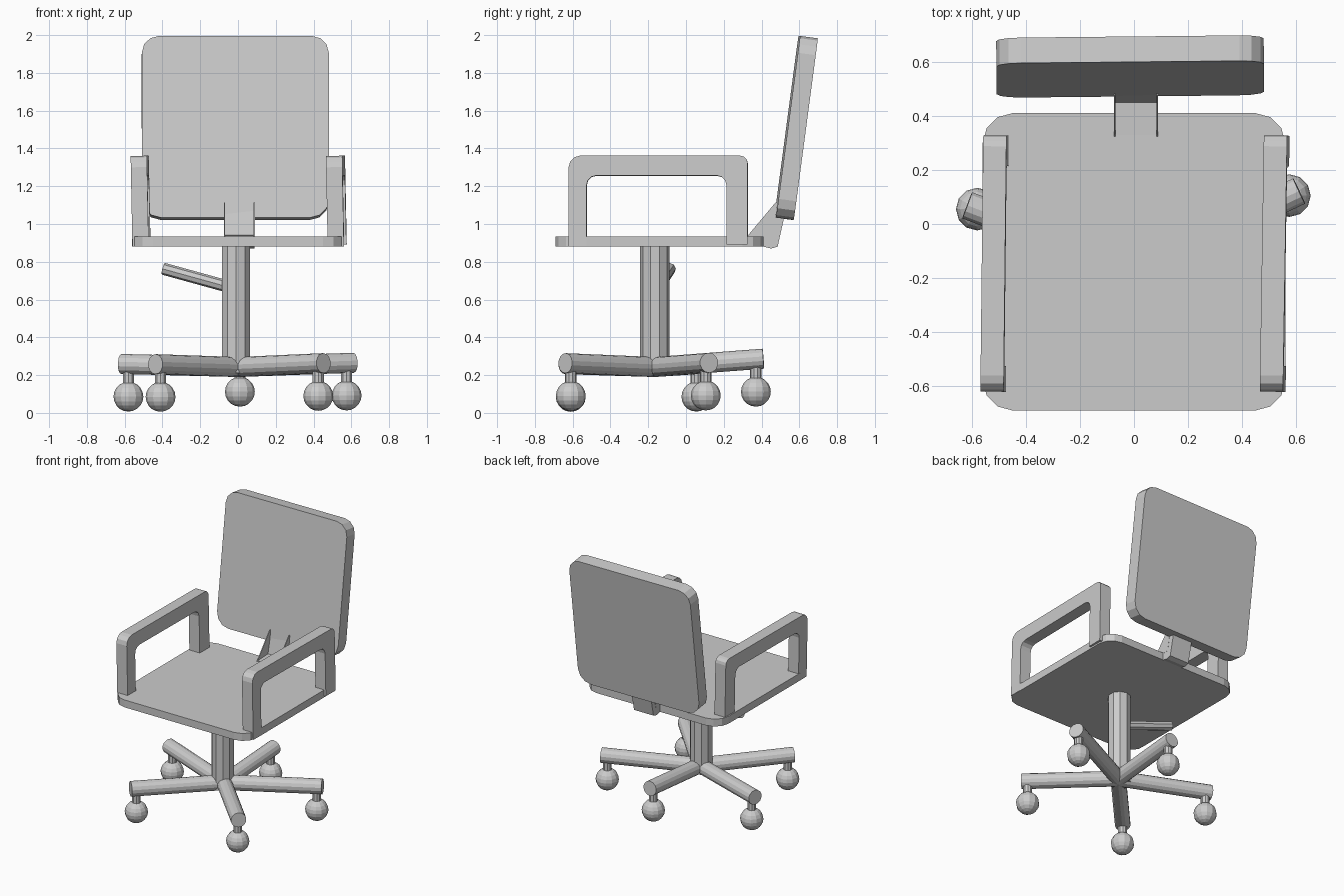
import bpy, bmesh, math
from mathutils import Vector, Matrix

if "Cube" in bpy.data.objects:
    bpy.data.objects.remove(bpy.data.objects["Cube"], do_unlink=True)

grey = bpy.data.materials.new("plain_grey")
grey.use_nodes = True
colour = (0.6, 0.6, 0.6, 1)
grey.diffuse_color = colour
grey.node_tree.nodes["Principled BSDF"].inputs["Base Color"].default_value = colour


def finish(name, bm):
    bmesh.ops.recalc_face_normals(bm, faces=bm.faces)
    mesh = bpy.data.meshes.new(name)
    bm.to_mesh(mesh)
    bm.free()
    mesh.materials.append(grey)
    obj = bpy.data.objects.new(name, mesh)
    bpy.context.collection.objects.link(obj)
    return obj


def rounded(corners, steps=2):
    """Round each (a, b, radius) corner of a 2D outline."""
    out = []
    n = len(corners)
    for i, (a, b, r) in enumerate(corners):
        p = Vector((a, b))
        if r == 0:
            out.append(p)
            continue
        start = p + (Vector(corners[i - 1][:2]) - p).normalized() * r
        end = p + (Vector(corners[(i + 1) % n][:2]) - p).normalized() * r
        centre = start + end - p
        for k in range(steps + 1):
            t = k / steps * math.pi / 2
            out.append(centre + (start - p) * -1 * math.sin(t)
                       + (end - p) * -1 * math.cos(t))
    return out


def prism(name, outline, depth, place):
    """Extrude a 2D outline; place maps (a, b, depth) into 3D."""
    bm = bmesh.new()
    face = bm.faces.new([bm.verts.new((p[0], p[1], 0)) for p in outline])
    ext = bmesh.ops.extrude_face_region(bm, geom=[face])
    moved = [v for v in ext["geom"] if isinstance(v, bmesh.types.BMVert)]
    bmesh.ops.translate(bm, verts=moved, vec=(0, 0, depth))
    bm.transform(place)
    return finish(name, bm)


def rod(name, start, end, radius, sides):
    a, b = Vector(start), Vector(end)
    axis = b - a
    bm = bmesh.new()
    bmesh.ops.create_cone(bm, cap_ends=True, segments=sides, radius1=radius,
                          radius2=radius, depth=axis.length)
    bm.transform(Matrix.Translation((a + b) / 2)
                 @ axis.to_track_quat('Z', 'Y').to_matrix().to_4x4())
    return finish(name, bm)


def ball(name, centre, radius):
    bm = bmesh.new()
    bmesh.ops.create_uvsphere(bm, u_segments=12, v_segments=10, radius=radius)
    bm.transform(Matrix.Translation(centre))
    return finish(name, bm)


# Maps outline axes (a, b) to (y, z), with depth along x
side_plane = Matrix(((0, 0, 1, 0), (1, 0, 0, 0), (0, 1, 0, 0), (0, 0, 0, 1)))
# Maps outline axes (a, b) to (x, z), with depth along y
front_plane = Matrix(((1, 0, 0, 0), (0, 0, 1, 0), (0, 1, 0, 0), (0, 0, 0, 1)))

# Seat
seat = rounded([(-0.56, -0.69, 0.11), (0.56, -0.69, 0.11),
                (0.56, 0.41, 0.11), (-0.56, 0.41, 0.11)], 3)
prism("seat", seat, 0.055, Matrix.Translation((0, 0, 0.88)))

# Backrest, leaning backwards
back = rounded([(-0.495, 0, 0.1), (0.495, 0, 0.1),
                (0.495, 0.97, 0.09), (-0.495, 0.97, 0.09)], 3)
prism("backrest", back, 0.095,
      Matrix.Translation((-0.013, 0.472, 1.034))
      @ Matrix.Rotation(0.01, 4, 'Z') @ Matrix.Rotation(-0.132, 4, 'X') @ front_plane)

# Bracket joining seat and backrest, with two thin side webs
bracket = [(0.33, 0.9), (0.45, 0.87), (0.485, 0.88), (0.525, 1.06),
           (0.48, 1.08), (0.45, 0.945), (0.33, 0.94)]
prism("back_bracket", bracket, 0.16, Matrix.Translation((-0.072, 0, 0)) @ side_plane)
web = [(0.32, 0.93), (0.46, 0.93), (0.49, 1.11), (0.475, 1.115)]
for side, x in (("right", -0.074), ("left", 0.083)):
    prism(side + "_bracket_web", web, 0.006, Matrix.Translation((x, 0, 0)) @ side_plane)

# Armrests
arm = rounded([(-0.62, 0.88, 0), (-0.62, 1.36, 0.06), (0.328, 1.36, 0.04),
               (0.328, 0.89, 0), (0.215, 0.89, 0), (0.215, 1.255, 0.05),
               (-0.525, 1.255, 0.05), (-0.525, 0.88, 0)], 3)
for side, x, turn, lean in (("right", -0.557, -0.011, -0.02), ("left", 0.48, -0.016, -0.02)):
    prism(side + "_armrest", arm, 0.086,
          Matrix.Translation((x, 0, 1.12)) @ Matrix.Rotation(turn, 4, 'Z')
          @ Matrix.Rotation(lean, 4, 'Y') @ Matrix.Translation((0, 0, -1.12)) @ side_plane)

# Column and height lever
rod("column", (-0.01, -0.165, 0.21), (-0.01, -0.165, 0.89), 0.078, 10)
rod("height_lever", (-0.04, -0.15, 0.665), (-0.395, -0.085, 0.763), 0.032, 8)

# Five spoked base with ball casters
hub = Vector((0, -0.165, 0.243))
casters = {"back": (0.01, 0.37, 0.112), "left": (0.575, 0.105, 0.092),
           "front_left": (0.425, -0.61, 0.09), "front_right": (-0.41, -0.61, 0.085),
           "right": (-0.58, 0.055, 0.086)}
for name, spot in casters.items():
    wheel = Vector(spot)
    tip = Vector((wheel.x, wheel.y, wheel.z + 0.172))
    outward = (tip - hub).normalized()
    rod(name + "_leg", hub, tip + outward * 0.04, 0.053, 14)
    rod(name + "_stem", wheel, tip, 0.031, 10)
    ball(name + "_caster", wheel, 0.079)
